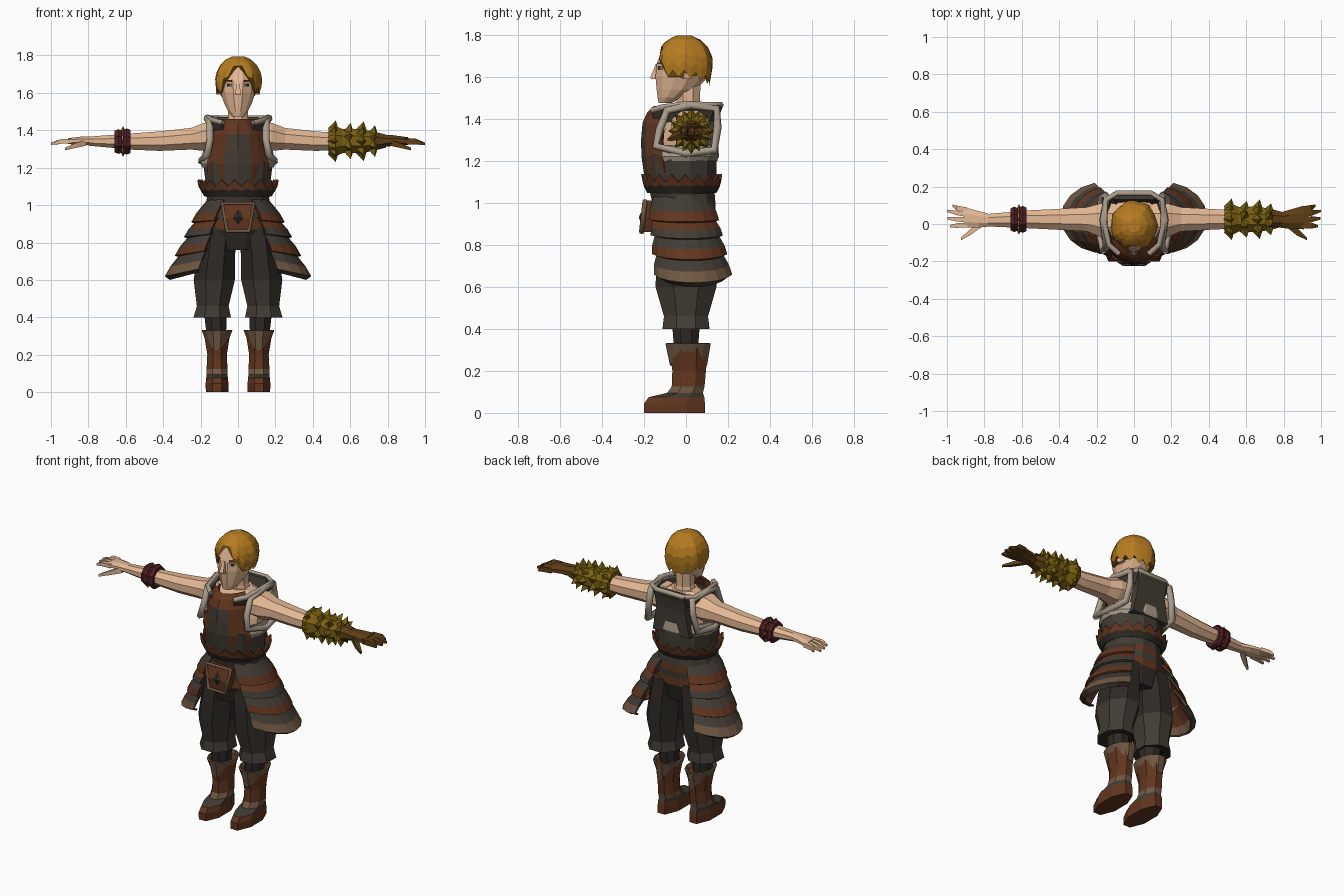
import bpy, bmesh, math
from math import sin, cos, pi, radians
from mathutils import Vector, Matrix

if "Cube" in bpy.data.objects:
    bpy.data.objects.remove(bpy.data.objects["Cube"])


def material(name, *srgb):
    rgba = [(c / 255 / 12.92 if c < 11 else ((c / 255 + 0.055) / 1.055) ** 2.4) for c in srgb] + [1]
    m = bpy.data.materials.new(name)
    m.use_nodes = True
    m.diffuse_color = rgba
    for node in m.node_tree.nodes:
        if node.type == "BSDF_PRINCIPLED":
            node.inputs["Base Color"].default_value = rgba
    return m


SKIN = material("skin", 228, 184, 148)
HAIR = material("golden hair", 182, 124, 32)
CLOTH = material("dark cloth", 66, 60, 52)
LEATHER = material("brown leather", 98, 54, 31)
TRIM = material("taupe trim", 112, 88, 66)
FUR = material("pale fur", 172, 158, 140)
GOLD = material("old gold", 122, 96, 16)
MAROON = material("maroon", 80, 30, 38)
BLACK = material("blackish cloth", 46, 42, 37)
GLOVE = material("bronze glove", 94, 62, 20)


def add_mesh(name, bm, mats):
    bmesh.ops.recalc_face_normals(bm, faces=bm.faces)
    me = bpy.data.meshes.new(name)
    bm.to_mesh(me)
    bm.free()
    for m in mats:
        me.materials.append(m)
    ob = bpy.data.objects.new(name, me)
    bpy.context.collection.objects.link(ob)
    return ob


def loft(name, rings, mats, bands=None, closed=True, thick=0, inner=0):
    """Skin a list of point rings; bands gives the material of each step."""
    bm = bmesh.new()
    rows = [[bm.verts.new(p) for p in r] for r in rings]
    n = len(rows[0])
    for k, (a, b) in enumerate(zip(rows, rows[1:])):
        for i in range(n if closed else n - 1):
            j = (i + 1) % n
            f = bm.faces.new((a[i], a[j], b[j], b[i]))
            f.material_index = bands[k] if bands else 0
    if closed and not thick:
        bm.faces.new(rows[0])
        bm.faces.new(rows[-1]).material_index = bands[-1] if bands else 0
    ob = add_mesh(name, bm, mats)
    if thick:
        mod = ob.modifiers.new("thickness", "SOLIDIFY")
        mod.thickness = thick
        mod.material_offset = inner
    return ob


def zring(z, cx, cy, rx, ry, n=8):
    k = 1 / cos(pi / n)
    angles = [2 * pi * (i + 0.5) / n for i in range(n)]
    return [(cx + k * rx * cos(a), cy + k * ry * sin(a), z) for a in angles]


def xring(x, cy, cz, ry, rz, n=8):
    return [(x, q, p) for p, q, _ in zring(0, cz, cy, rz, ry, n)]


def tube(name, points, radius, mat, cyclic=False):
    cu = bpy.data.curves.new(name, "CURVE")
    cu.dimensions = "3D"
    cu.bevel_depth = radius
    cu.bevel_resolution = 1
    cu.use_fill_caps = True
    sp = cu.splines.new("POLY")
    sp.points.add(len(points) - 1)
    for p, co in zip(sp.points, points):
        p.co = (*co, 1)
    sp.use_cyclic_u = cyclic
    cu.materials.append(mat)
    ob = bpy.data.objects.new(name, cu)
    bpy.context.collection.objects.link(ob)


def box(name, centre, size, mat, turn=0, tilt=0):
    bm = bmesh.new()
    m = Matrix.Translation(centre) @ Matrix.Rotation(turn, 4, "Z") @ Matrix.Rotation(tilt, 4, "Y")
    bmesh.ops.create_cube(bm, size=1, matrix=m @ Matrix.Diagonal((*size, 1)))
    add_mesh(name, bm, [mat])


def spikes(name, items, radius, height, mat):
    """Four-sided spikes from (base, direction) pairs in one object."""
    bm = bmesh.new()
    for base, d in items:
        turn = Vector(d).to_track_quat("Z", "Y").to_matrix().to_4x4()
        m = Matrix.Translation(base) @ turn @ Matrix.Translation((0, 0, height / 2))
        bmesh.ops.create_cone(bm, cap_ends=True, segments=4, radius1=radius, radius2=0, depth=height, matrix=m)
    add_mesh(name, bm, [mat])


# Head and face
head = [(1.475, -.1, .03, .03), (1.5, -.075, .052, .06), (1.54, -.045, .072, .095), (1.6, -.02, .092, .125),
        (1.66, -.015, .1, .125), (1.74, -.01, .085, .1), (1.78, -.01, .04, .05)]
loft("head", [zring(z, 0, cy, rx, ry, 12) for z, cy, rx, ry in head], [SKIN])
loft("neck", [zring(1.4, 0, .02, .075, .065), zring(1.47, 0, .01, .052, .055), zring(1.58, 0, .01, .055, .06)], [SKIN])
loft("nose", [zring(1.59, 0, -.145, .015, .022, 4), zring(1.6, 0, -.148, .014, .021, 4),
              zring(1.66, 0, -.138, .007, .006, 4)], [SKIN])
for s, side in ((1, "left"), (-1, "right")):
    box(side + "_eye_white", (s * .05, -.122, 1.642), (.038, .007, .018), FUR, s * radians(36))
    box(side + "_eye", (s * .048, -.124, 1.642), (.018, .009, .018), BLACK, s * radians(36))
    box(side + "_brow", (s * .05, -.122, 1.664), (.046, .009, .009), LEATHER, s * radians(36))
    box(side + "_ear", (s * .1, .005, 1.625), (.025, .04, .065), SKIN, s * .3)


# Hair: a faceted cap with a parted, ragged hem
def hem(a):
    a = abs(a)
    stops = [(0, 1.745), (.5, 1.69), (.9, 1.61), (1.6, 1.61), (pi + .01, 1.565)]
    for (a0, z0), (a1, z1) in zip(stops, stops[1:]):
        if a <= a1:
            return z0 + (z1 - z0) * (a - a0) / (a1 - a0)


hair = []
for t in (0, .25, .5, .72, .9, 1):
    row = []
    for i in range(28):
        a = 2 * pi * i / 28 - pi
        low = hem(a) + (.022 if i % 2 else -.012) * (abs(a) > .2)
        z = low + (1.795 - low) * t
        k = math.sqrt(max(0, 1 - ((z - 1.66) / .14) ** 2)) if z > 1.66 else 1 - 1.2 * (1.66 - z)
        k *= 1 + .04 * (i % 4 == 1) - .02 * (i % 4 == 3)
        row.append((.125 * k * sin(a), -.008 - .135 * k * cos(a), z))
    hair.append(row)
loft("hair", hair, [HAIR])

# Torso
loft("upper_body", [zring(1.18, 0, 0, .16, .12), zring(1.3, 0, .01, .165, .12), zring(1.4, 0, .02, .15, .11),
                    zring(1.45, 0, .015, .075, .07)], [SKIN])
loft("bodice", [zring(1, 0, -.02, .165, .14, 12), zring(1.1, 0, -.02, .17, .165, 12),
                zring(1.23, 0, -.027, .187, .172, 12)], [CLOTH])
panel = []
for z, half, y in ((1.1, .15, -.195), (1.22, .17, -.212), (1.3, .145, -.214), (1.38, .135, -.207),
                   (1.43, .12, -.185), (1.46, .09, -.155)):
    panel.append([(half * u, y + .1 * u * u, z) for u in (-1, -.75, -.45, 0, .45, .75, 1)])
chest = loft("chest_panel", panel, [LEATHER, CLOTH], closed=False, thick=.012)
for f in chest.data.polygons:
    f.material_index = int(f.center.z < 1.37 and abs(f.center.x) < .08)
loft("back_panel", [zring(1.2, 0, .125, .13, .025, 4), zring(1.36, 0, .13, .1, .025, 4),
                    zring(1.47, 0, .15, .11, .02, 4)], [CLOTH])
loft("fur_band", [zring(1.2, 0, -.018, .19, .165, 16), zring(1.22, 0, -.015, .2, .172, 16),
                  zring(1.275, 0, -.012, .188, .165, 16)], [FUR], thick=.015)

# Standing collar with fur edge
half = [(.08, -.16, 1.44), (.135, -.11, 1.455), (.158, 0, 1.47), (.15, .13, 1.465), (.09, .165, 1.465)]
path = half + [(-x, y, z) for x, y, z in reversed(half)]
loft("collar", [[(x * .82, y * .85, z - .07) for x, y, z in path], path], [CLOTH], closed=False, thick=.012)
tube("collar_fur", path, .015, FUR)

# Belt with ragged upper edge
belt = []
for z, rx, ry, jag in ((1.05, .17, .155, 0), (1.085, .19, .172, .004), (1.12, .205, .18, .018)):
    belt.append([(x * (1 + jag * (-1) ** i), y * (1 + jag * (-1) ** i), h + jag * (-1) ** i)
                 for i, (x, y, h) in enumerate(zring(z, 0, -.02, rx, ry, 36))])
loft("ragged_belt", belt, [LEATHER, BLACK], [1, 0], thick=.01)

# Hips and front pouch
hips = [(1.06, .16, .145), (1, .175, .15), (.96, .185, .15), (.92, .19, .145), (.87, .19, .145), (.76, .13, .12)]
loft("hips", [zring(z, 0, -.01, rx, ry, 12) for z, rx, ry in hips], [CLOTH, LEATHER, BLACK], [0, 1, 0, 1, 2])
loft("front_pouch", [zring(.86, 0, -.17, .055, .035, 4), zring(.93, 0, -.175, .075, .038, 4),
                     zring(1.01, 0, -.165, .08, .025, 4)], [LEATHER])
tube("pouch_frame", [(-.085, -.195, 1.01), (-.06, -.212, .86), (.06, -.212, .86), (.085, -.195, 1.01)], .012, TRIM, True)
spikes("pouch_stud", [((0, -.205, .93), (0, -1, 0))], .045, .02, BLACK)


# Tiered side skirts, flaring outward
def skirt_ring(z, swell, s):
    t = (1.03 - z) / .42
    reach = radians(62 + 16 * t)
    ring = []
    for i in range(9):
        a = -reach + 2 * reach * i / 8
        rx, ry = .175 + .04 * t + swell, .16 + .015 * t + swell
        drop = .05 * t * (1 - cos(a))
        ring.append((s * (.165 * t + rx * cos(a)), -.025 + .06 * t + ry * sin(a), z + drop))
    return ring


tiers = [(1.03, .91), (.93, .83), (.85, .73), (.75, .62)]
for s, side in ((1, "left"), (-1, "right")):
    for k, (top, low) in enumerate(tiers):
        mid = top + (low - top) * .6
        rings = [skirt_ring(top, -.012, s), skirt_ring(mid, .012, s), skirt_ring(low, .016, s)]
        bands = [(0, 1), (1, 0), (0, 1), (0, 2)][k]
        if k == 3:
            rings.append(skirt_ring(low - .02, -.02, s))
            bands = (0, 2, 0)
        loft(f"{side}_skirt_tier_{k + 1}", rings, [CLOTH, LEATHER, TRIM], bands, closed=False, thick=.012, inner=1)

    # Legs and boots
    leg = [(.88, .1, .095, .13), (.74, .115, .1, .14), (.6, .127, .11, .145), (.46, .135, .085, .105),
           (.4, .138, .1, .112), (.41, .12, .06, .065), (.28, .115, .05, .055)]
    loft(side + "_trouser_leg", [zring(z, s * x, 0, rx, ry) for z, x, rx, ry in leg],
         [CLOTH, BLACK], [1, 1, 0, 0, 1, 1])
    boot = [(0, -.055, .06, .145), (.045, -.055, .061, .145), (.075, -.045, .058, .132), (.095, -.005, .056, .085),
            (.125, .01, .056, .078), (.2, .015, .052, .08), (.31, .012, .07, .092)]
    loft(side + "_boot", [zring(z, s * .112, cy, rx, ry) for z, cy, rx, ry in boot],
         [LEATHER, TRIM, CLOTH], [0, 0, 2, 1, 0, 0])
    cuff = [zring(.2, s * .112, .012, .06, .088, 12), zring(.33, s * .112, .01, .082, .108, 12)]
    cuff[0] = [(x, y, z + .075 * min(1, abs(x - s * .112) / .05)) for x, y, z in cuff[0]]
    loft(side + "_boot_cuff", cuff, [TRIM], thick=.01)

    # Bare arm and fur-trimmed armhole
    arm = [(.1, .02, 1.365, .09, .07), (.18, .02, 1.365, .09, .075), (.25, .025, 1.355, .065, .058),
           (.42, .025, 1.342, .055, .052), (.56, .025, 1.34, .048, .044), (.8, .02, 1.342, .032, .024)]
    loft(side + "_arm", [xring(s * x, *r) for x, *r in arm], [SKIN])
    hole = [(.165, -.145, 1.27), (.195, 0, 1.235), (.175, .135, 1.25), (.155, .15, 1.36),
            (.145, .145, 1.45), (.165, .02, 1.465), (.15, -.09, 1.44), (.15, -.125, 1.35)]
    tube(side + "_armhole_fur", [(s * x, y, z) for x, y, z in hole], .02, FUR, True)

    # Hand and fingers
    big = 1.3 if s > 0 else 1
    mat = GLOVE if s > 0 else SKIN
    palm = [(.77, .02, 1.342, .033, .025), (.83, .025, 1.345, .044, .022), (.91, .035, 1.342, .055, .016)]
    loft(side + "_palm", [xring(s * x, cy, cz, ry * (big + 1) / 2, rz * big) for x, cy, cz, ry, rz in palm], [mat])
    fingers = [(.075, .97, .098), (.05, 1, .07), (.022, .998, .03), (-.005, .985, -.012)]
    for k, (y, tip, ytip) in enumerate(fingers):
        loft(f"{side}_finger_{k + 1}", [xring(s * .89, y, 1.342, .013 * big, .013 * big, 4),
             xring(s * .95, (y + ytip) / 2, 1.34, .012 * big, .012 * big, 4),
             xring(s * tip, ytip, 1.328, .006, .006, 4)], [mat])
    loft(side + "_thumb", [xring(s * .81, .01, 1.335, .022, .017, 4), xring(s * .87, -.04, 1.318, .016 * big, .013, 4),
                           xring(s * .925, -.08, 1.3, .007, .007, 4)], [mat])

# Spiked gauntlet on the left forearm
sleeve = [(.485, .075, .072), (.52, .085, .082), (.56, .066, .064), (.66, .068, .064), (.73, .056, .05), (.79, .04, .035)]
loft("gauntlet", [xring(x, .025, 1.342, ry, rz) for x, ry, rz in sleeve], [GOLD, GLOVE], [0, 0, 0, 0, 1])
studs = []
for k, (x, r) in enumerate(((.51, .06), (.59, .055), (.66, .055), (.72, .042))):
    for i in range(8):
        a = 2 * pi * (i + k / 2) / 8
        d = Vector((.25, cos(a), sin(a)))
        studs.append((Vector((x, .025 + r * cos(a), 1.342 + r * sin(a))), d))
spikes("gauntlet_spikes", studs, .032, .052, GOLD)

# Studded bracelet on the right wrist
for k, (x, r) in enumerate(((-.64, .058), (-.595, .062))):
    loft(f"bracelet_{k + 1}", [xring(x - .02, .025, 1.34, r, r), xring(x, .025, 1.34, r + .01, r + .008),
                               xring(x + .02, .025, 1.34, r, r)], [MAROON])
ring = [(Vector((-.615, .025 + .055 * cos(a), 1.34 + .055 * sin(a))), (0, cos(a), sin(a)))
        for a in (pi * i / 4 for i in range(8))]
spikes("bracelet_studs", ring, .014, .027, GOLD)
